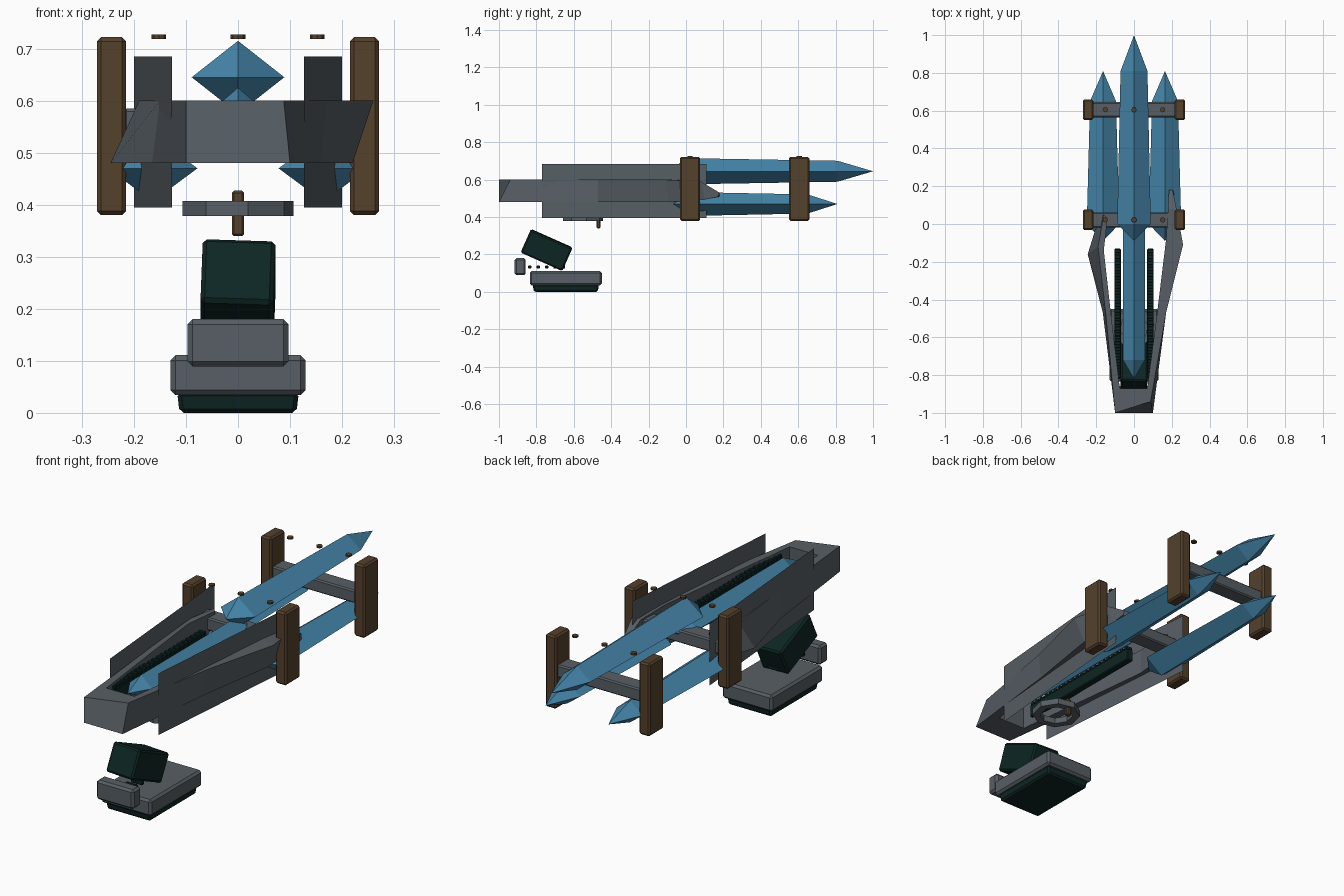
import bpy, bmesh, math
from mathutils import Matrix

if "Cube" in bpy.data.objects:
    bpy.data.objects.remove(bpy.data.objects["Cube"])


def material(name, rgb):
    m = bpy.data.materials.new(name)
    m.diffuse_color = (*rgb, 1)
    m.use_nodes = True
    m.node_tree.nodes["Principled BSDF"].inputs["Base Color"].default_value = m.diffuse_color
    return m


BLUE = material("crystal blue", (0.06, 0.24, 0.41))
GREY = material("steel grey", (0.095, 0.113, 0.128))
BROWN = material("wood brown", (0.09, 0.052, 0.024))
GREEN = material("dark green", (0.004, 0.019, 0.017))


def finish(name, bm, mat):
    bmesh.ops.recalc_face_normals(bm, faces=bm.faces)
    me = bpy.data.meshes.new(name)
    bm.to_mesh(me)
    bm.free()
    me.materials.append(mat)
    ob = bpy.data.objects.new(name, me)
    bpy.context.collection.objects.link(ob)
    return ob


def box(name, x, y, z, mat, bevel=0.0, taper=1.0, tilt=(0, 0)):
    """Bevelled box from min/max ranges; taper shrinks the bottom."""
    bm = bmesh.new()
    bmesh.ops.create_cube(bm, size=1)
    for v in bm.verts:
        s = taper if v.co.z < 0 else 1
        v.co.x *= (x[1] - x[0]) * s
        v.co.y *= (y[1] - y[0]) * s
        v.co.z *= z[1] - z[0]
    if bevel:
        bmesh.ops.bevel(bm, geom=bm.edges[:], offset=bevel, segments=1,
                        affect='EDGES', profile=0.5)
    centre = [(r[0] + r[1]) / 2 for r in (x, y, z)]
    bm.transform(Matrix.Translation(centre)
                 @ Matrix.Rotation(math.radians(tilt[0]), 4, 'X')
                 @ Matrix.Rotation(math.radians(tilt[1]), 4, 'Y'))
    return finish(name, bm, mat)


def loft(bm, rings):
    n = len(rings[0])
    for a, b in zip(rings, rings[1:]):
        for i in range(n):
            bm.faces.new((a[i], a[(i + 1) % n], b[(i + 1) % n], b[i]))


def crystal(name, x, z, ys, wide, tall, shrink):
    """Four-sided shard along y: tip, shoulder, shoulder, tip."""
    bm = bmesh.new()
    rings = []
    for y, s in ((ys[1], 1), (ys[2], shrink)):
        rings.append([bm.verts.new((x + dx * wide * s, y, z + dz * tall * s))
                      for dx, dz in ((1, 0), (0, 1), (-1, 0), (0, -1))])
    loft(bm, rings)
    for y, ring in ((ys[0], rings[0]), (ys[3], rings[1])):
        tip = bm.verts.new((x, y, z))
        for i in range(4):
            bm.faces.new((tip, ring[i], ring[(i + 1) % 4]))
    return finish(name, bm, BLUE)


# Crystals
crystal("upper_crystal", 0, 0.645, (-0.09, 0.0, 0.81, 1.0), 0.089, 0.07, 0.8)
crystal("core_crystal", 0, 0.575, (-0.82, -0.72, 0.0, 0.08), 0.058, 0.05, 1.0)
for side, s in (("left", -1), ("right", 1)):
    crystal(side + "_lower_crystal", s * 0.164, 0.47,
            (-0.09, 0.0, 0.65, 0.81), 0.086, 0.064, 0.8)

# Clamps with cross bars and pegs
for pos, y in (("front", 0.022), ("rear", 0.605)):
    for side, s in (("left", -1), ("right", 1)):
        xs = sorted((s * 0.215, s * 0.271))
        box(f"{pos}_{side}_clamp", xs, (y - 0.054, y + 0.054),
            (0.38, 0.722), BROWN, 0.008)
    box(pos + "_cross_bar", (-0.22, 0.22), (y - 0.04, y + 0.04),
        (0.525, 0.585), GREY, 0.006)
    for i, x in enumerate((-0.152, 0, 0.152)):
        bm = bmesh.new()
        bmesh.ops.create_cone(bm, cap_ends=True, segments=8, radius1=0.014,
                              radius2=0.014, depth=0.008,
                              matrix=Matrix.Translation((x, y, 0.723)))
        finish(f"{pos}_peg_{i}", bm, BROWN)

# Hollow body frame: outer bottom xy, outer top xy, inner xy, bottom z, top z
stations = (
    (-0.19, 0.02, -0.16, 0.05, -0.14, 0.03, 0.48, 0.60),
    (-0.245, -0.16, -0.19, -0.12, -0.16, -0.14, 0.48, 0.60),
    (-0.165, -0.47, -0.15, -0.47, -0.125, -0.45, 0.48, 0.60),
    (-0.10, -1.0, -0.10, -1.0, -0.075, -0.87, 0.48, 0.60),
    (0.10, -1.0, 0.088, -0.94, 0.07, -0.87, 0.48, 0.60),
    (0.16, -0.47, 0.17, -0.47, 0.125, -0.45, 0.48, 0.60),
    (0.22, -0.09, 0.26, -0.11, 0.17, -0.08, 0.48, 0.60),
    (0.215, 0.10, 0.225, 0.08, 0.18, 0.08, 0.495, 0.59),
    (0.21, 0.17, 0.205, 0.18, 0.185, 0.18, 0.508, 0.53),
)
bm = bmesh.new()
rings = []
for bx, by, tx, ty, ix, iy, zb, zt in stations:
    rings.append([bm.verts.new(p) for p in
                  ((bx, by, zb), (tx, ty, zt), (ix, iy, zt), (ix, iy, zb))])
loft(bm, rings)
bm.faces.new(rings[0])
bm.faces.new(rings[-1])
finish("body_frame", bm, GREY)

# Splayed thin side plates and toothed rails
for side, s in (("left", -1), ("right", 1)):
    bm = bmesh.new()
    bm.faces.new([bm.verts.new(p) for p in (
        (s * 0.127, -0.77, 0.395), (s * 0.2, 0.11, 0.395),
        (s * 0.2, 0.11, 0.685), (s * 0.127, -0.77, 0.685))])
    if (bm.faces.new is not None):
        bm.normal_update()
    finish(side + "_side_plate", bm, GREY)
    xs = sorted((s * 0.07, s * 0.104))
    box(side + "_rail", xs, (-0.82, -0.13), (0.515, 0.575), GREEN, 0.004)
    tooth = box(side + "_rail_teeth", xs, (-0.815, -0.795),
                (0.57, 0.588), GREEN, 0.003)
    arr = tooth.modifiers.new("row", 'ARRAY')
    arr.count = 22
    arr.use_relative_offset = False
    arr.use_constant_offset = True
    arr.constant_offset_displace = (0, 0.0315, 0)

# Trigger ring: eight-sided hoop with a square section
bm = bmesh.new()
rings = []
for i in range(9):
    a = math.radians(45 * i + 10)
    rings.append([bm.verts.new((r * math.cos(a), -0.55 + r * math.sin(a), z))
                  for r, z in ((0.108, 0.378), (0.108, 0.407),
                               (0.074, 0.407), (0.074, 0.378))])
loft(bm, rings)
bmesh.ops.remove_doubles(bm, verts=bm.verts, dist=0.0005)
finish("trigger_ring", bm, GREY)
box("trigger", (-0.012, 0.012), (-0.478, -0.458), (0.34, 0.427), BROWN, 0.004)

# Detached grip base below
box("grip_pad", (-0.117, 0.117), (-0.82, -0.465), (0.0, 0.04), GREEN, 0.008, 0.96)
box("grip_base", (-0.13, 0.13), (-0.835, -0.45), (0.034, 0.111), GREY, 0.01)
box("grip_front_block", (-0.097, 0.097), (-0.917, -0.857), (0.089, 0.18), GREY, 0.01)
box("grip_box", (-0.07, 0.07), (-0.867, -0.623), (0.157, 0.291),
    GREEN, 0.008, tilt=(-24, 2))
for i in range(5):
    y = -0.835 + 0.045 * i
    box(f"grip_stud_{i}", (-0.03, 0.03), (y - 0.009, y + 0.009),
        (0.124, 0.142), GREEN, 0.004)
